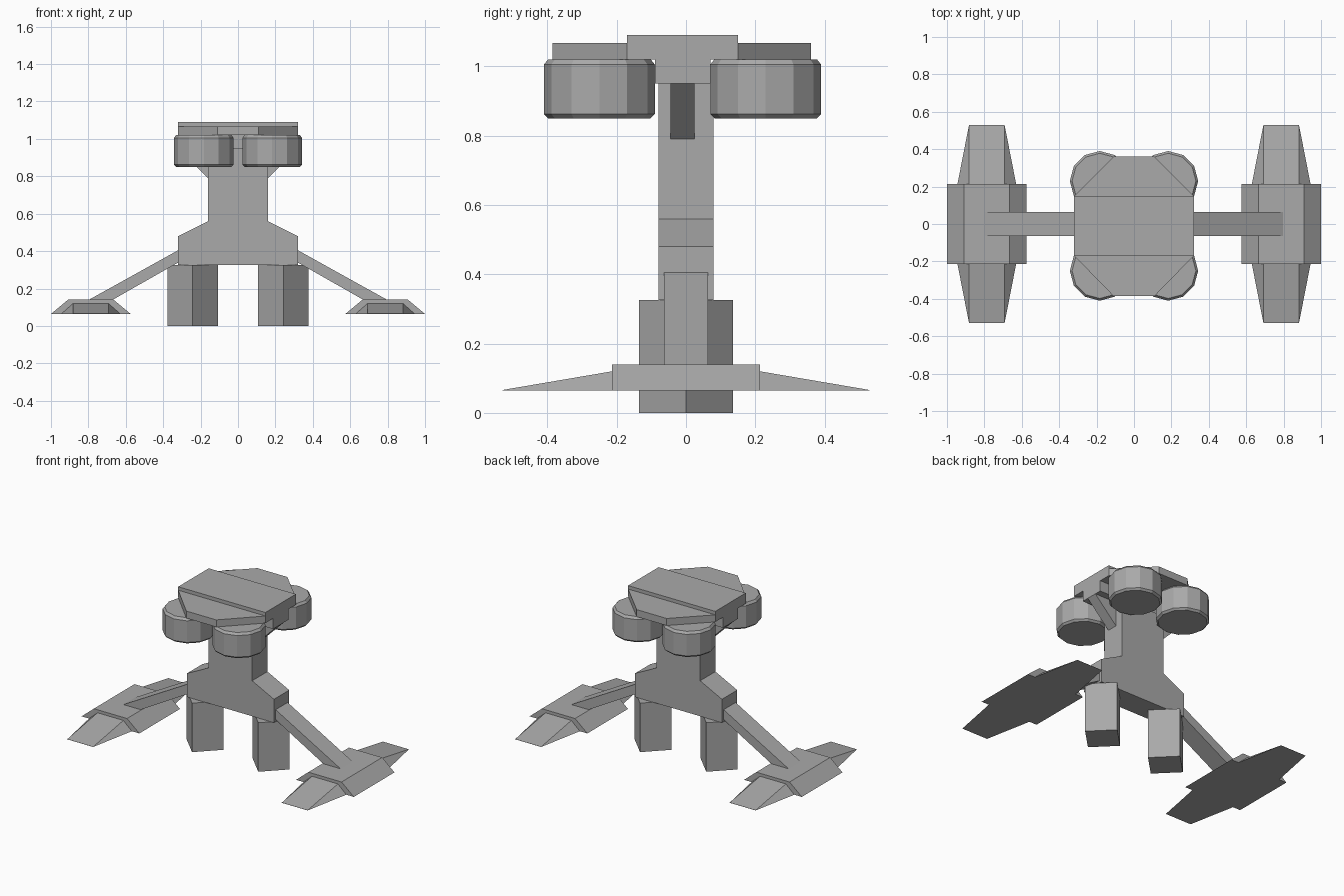
import bpy
import bmesh
from math import pi, sin, cos
from mathutils import Vector

if "Cube" in bpy.data.objects:
    bpy.data.objects.remove(bpy.data.objects["Cube"], do_unlink=True)

grey = bpy.data.materials.new("plain grey")
grey.use_nodes = True
colour = (0.4, 0.4, 0.4, 1)
grey.diffuse_color = colour
grey.node_tree.nodes["Principled BSDF"].inputs["Base Color"].default_value = colour


def finish(name, bm):
    """Turn a bmesh into a named grey object."""
    bmesh.ops.recalc_face_normals(bm, faces=bm.faces)
    mesh = bpy.data.meshes.new(name)
    bm.to_mesh(mesh)
    bm.free()
    mesh.materials.append(grey)
    obj = bpy.data.objects.new(name, mesh)
    bpy.context.collection.objects.link(obj)
    return obj


def loft(name, *rings):
    """Skin a stack of matching rings and cap both ends."""
    bm = bmesh.new()
    loops = [[bm.verts.new(p) for p in ring] for ring in rings]
    for a, b in zip(loops, loops[1:]):
        for i in range(len(a)):
            j = (i + 1) % len(a)
            bm.faces.new((a[i], a[j], b[j], b[i]))
    bm.faces.new(loops[0])
    bm.faces.new(loops[-1])
    return finish(name, bm)


def extrude_y(name, profile, y0, y1):
    return loft(name, *[[(x, y, z) for x, z in profile] for y in (y0, y1)])


def extrude_z(name, outline, z0, z1):
    return loft(name, *[[(x, y, z) for x, y in outline] for z in (z0, z1)])


def ring(centre, radius, z, sides):
    return [(centre[0] + radius * cos(2 * pi * i / sides),
             centre[1] + radius * sin(2 * pi * i / sides), z) for i in range(sides)]


def trapezoid(cx, bottom, top, z0, z1):
    return [(cx - bottom, z0), (cx + bottom, z0), (cx + top, z1), (cx - top, z1)]


# Torso with flared hips
half = [(0.32, 0.325), (0.32, 0.48), (0.16, 0.56), (0.16, 0.95)]
extrude_y("torso", half + [(-x, z) for x, z in reversed(half)], -0.08, 0.08)

# Roof: cross beam, raised middle slab and two tapered end slabs
extrude_z("roof_beam", [(-0.32, -0.09), (0.32, -0.09), (0.32, 0.07), (-0.32, 0.07)], 0.95, 1.02)
extrude_z("roof_middle", [(-0.32, -0.17), (0.32, -0.17), (0.32, 0.15), (-0.32, 0.15)], 1.02, 1.09)
for name, y0, y1 in (("front", -0.17, -0.385), ("back", 0.15, 0.36)):
    extrude_z("roof_" + name, [(-0.32, y0), (0.32, y0), (0.11, y1), (-0.11, y1)], 1.02, 1.067)

for side, s in (("left", 1), ("right", -1)):
    # Brace under the roof beam
    extrude_y("brace_" + side, [(s * 0.16, 0.79), (s * 0.32, 0.95), (s * 0.16, 0.95)], -0.045, 0.025)

    # Drums with narrow chamfers
    for end, y in (("front", -0.25), ("back", 0.23)):
        c = (s * 0.183, y)
        loft("drum_%s_%s" % (end, side), *[ring(c, r, z, 12) for r, z in
             ((0.148, 0.85), (0.16, 0.862), (0.16, 1.005), (0.148, 1.02))])

    # Square leg turned corner forward
    c = (s * 0.243, 0)
    loft("leg_" + side, ring(c, 0.135, 0, 4), ring(c, 0.135, 0.325, 4))

    # Sloping outrigger arm
    arm = [(0.26, 0.438), (0.797, 0.14), (0.797, 0.1), (0.74, 0.1), (0.26, 0.373)]
    extrude_y("arm_" + side, [(s * x, z) for x, z in arm], -0.063, 0.063)

    # Foot pad and its two wedge toes
    cx = s * 0.787
    extrude_y("foot_" + side, trapezoid(cx, 0.212, 0.122, 0.065, 0.14), -0.213, 0.213)
    for end, d in (("front", -1), ("back", 1)):
        base = [(x, d * 0.213, z) for x, z in trapezoid(cx, 0.157, 0.095, 0.065, 0.12)]
        tip = [(x, d * 0.53, z) for x, z in trapezoid(cx, 0.095, 0.095, 0.065, 0.066)]
        loft("toe_%s_%s" % (end, side), base, tip)
